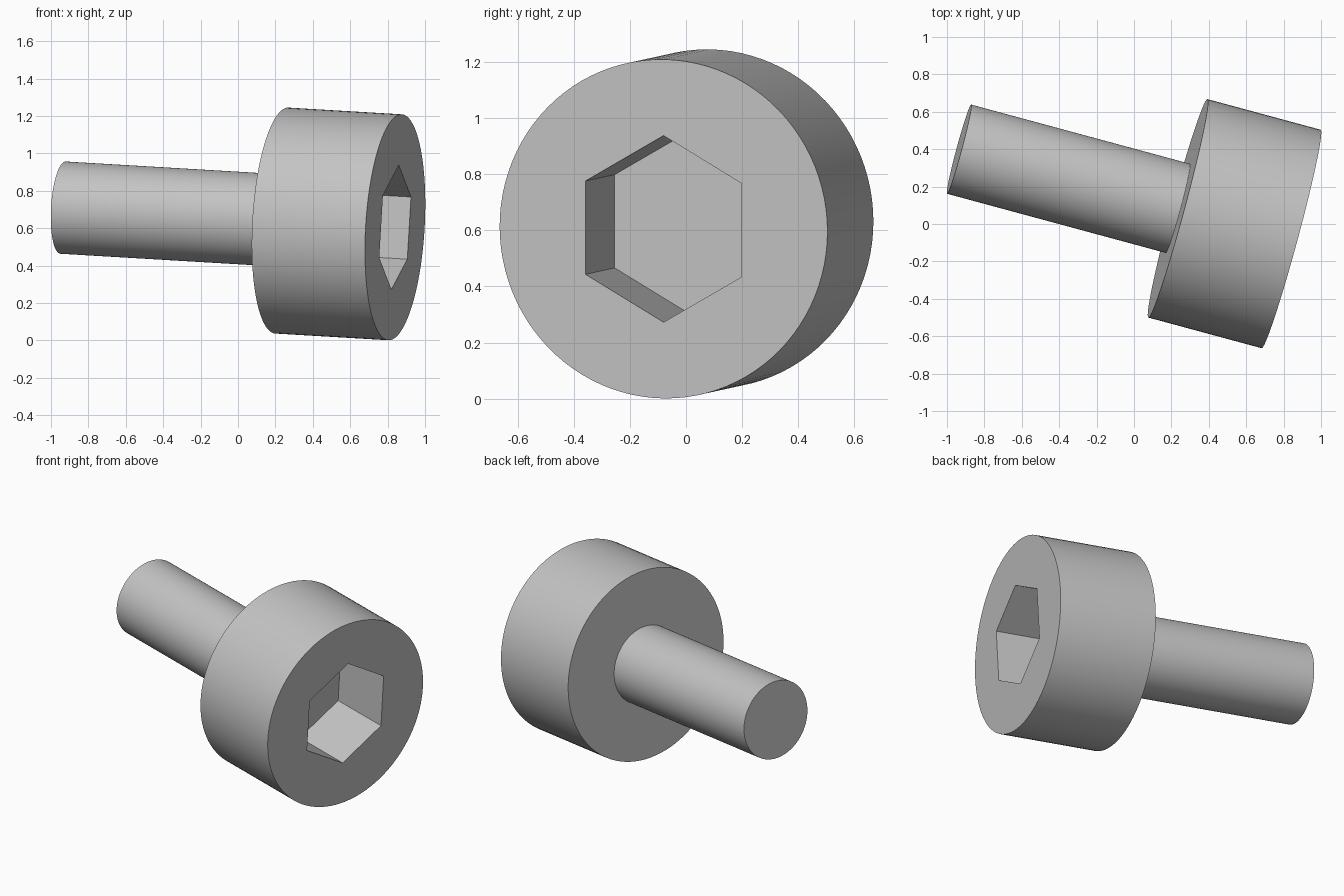
import bpy
import math
from mathutils import Matrix, Vector

if "Cube" in bpy.data.objects:
    bpy.data.objects.remove(bpy.data.objects["Cube"], do_unlink=True)

HEAD_RADIUS, HEAD_LENGTH = 0.605, 0.628
SHANK_RADIUS, TOTAL_LENGTH = 0.247, 1.842
SOCKET_RADIUS, SOCKET_DEPTH = 0.333, 0.4

# Tilted frame: local z points out of the head, local y to a socket corner
axis = Vector((1.775, -0.48, -0.105)).normalized()
corner = Vector((-axis.z, 0, axis.x)).normalized()
side = corner.cross(axis)
frame = Matrix((side, corner, axis)).transposed().to_4x4()
frame.translation = (0.84, -0.08, 0.605)

steel = bpy.data.materials.new("steel grey")
steel.use_nodes = True
colour = (0.55, 0.55, 0.55, 1)
steel.diffuse_color = colour
steel.node_tree.nodes["Principled BSDF"].inputs["Base Color"].default_value = colour


def cylinder(name, radius, start, end, sides):
    """Cylinder along the bolt axis, between two distances from the head face."""
    bpy.ops.mesh.primitive_cylinder_add(vertices=sides, radius=radius, depth=end - start)
    obj = bpy.context.object
    obj.name = name
    obj.matrix_world = frame @ Matrix.Translation((0, 0, (start + end) / 2))
    obj.data.materials.append(steel)
    return obj


def smooth(obj):
    bpy.ops.object.select_all(action="DESELECT")
    obj.select_set(True)
    bpy.context.view_layer.objects.active = obj
    bpy.ops.object.shade_smooth_by_angle(angle=math.radians(30))


# Head with a hexagonal socket
head = cylinder("head", HEAD_RADIUS, -HEAD_LENGTH, 0, 96)
cutter = cylinder("socket_cutter", SOCKET_RADIUS, -SOCKET_DEPTH, 0.1, 6)
cutter.hide_render = True
cut = head.modifiers.new("socket", "BOOLEAN")
cut.operation = "DIFFERENCE"
cut.solver = "EXACT"
cut.object = cutter
bpy.context.view_layer.objects.active = head
bpy.ops.object.modifier_apply(modifier=cut.name)
bpy.data.objects.remove(cutter, do_unlink=True)
smooth(head)

# Plain shank
shank = cylinder("shank", SHANK_RADIUS, -TOTAL_LENGTH, -HEAD_LENGTH + 0.02, 96)
smooth(shank)
